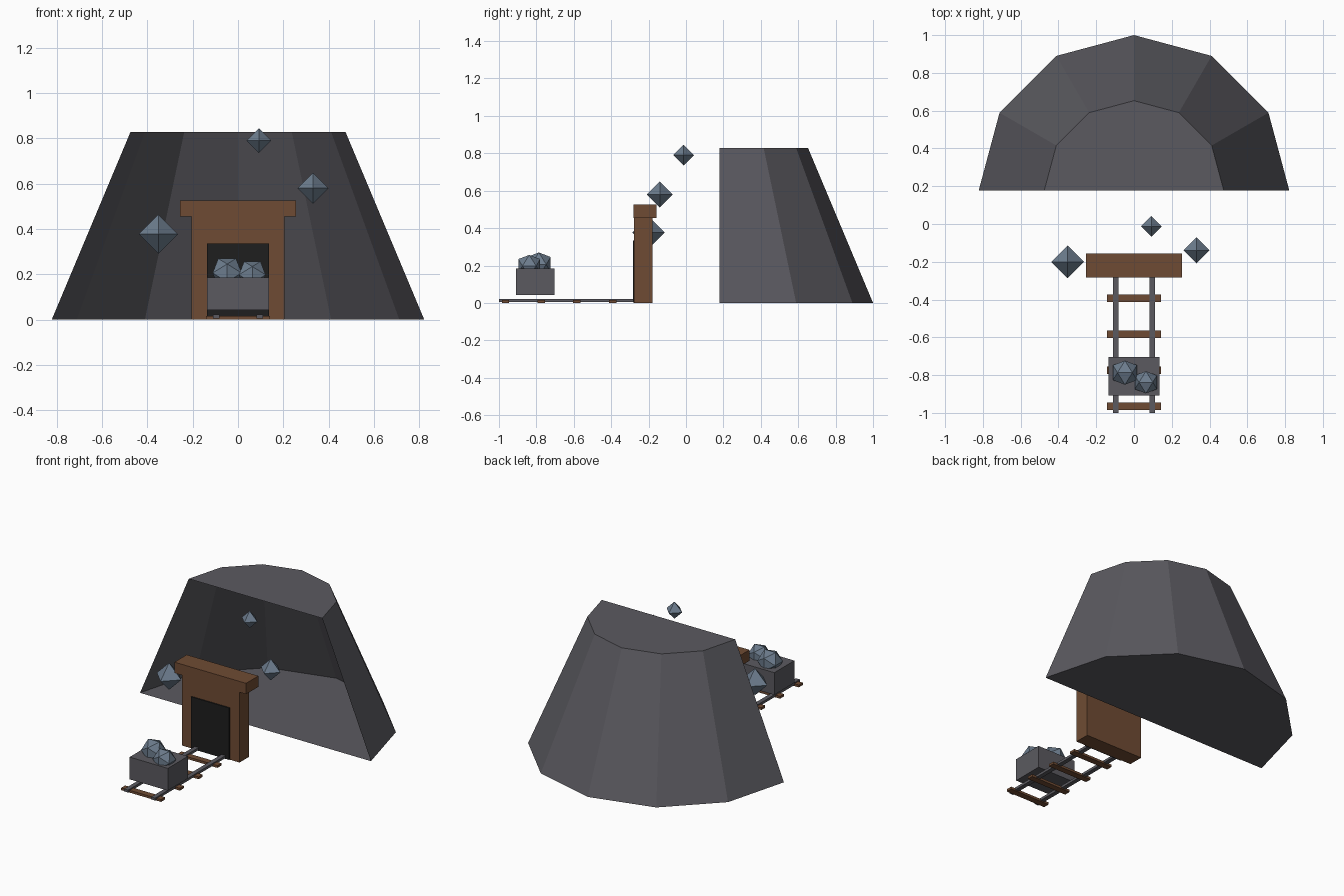
import bpy, bmesh, math
from mathutils import Matrix, Vector

if "Cube" in bpy.data.objects:
    bpy.data.objects.remove(bpy.data.objects["Cube"])


def material(name, hex_code):
    m = bpy.data.materials.new(name)
    lin = []
    for i in (0, 2, 4):
        c = int(hex_code[i:i + 2], 16) / 255
        lin.append(c / 12.92 if c <= 0.04045 else ((c + 0.055) / 1.055) ** 2.4)
    m.diffuse_color = (*lin, 1)
    m.use_nodes = True
    m.node_tree.nodes["Principled BSDF"].inputs["Base Color"].default_value = m.diffuse_color
    return m


ROCK = material("rock grey", "5b5a60")
WOOD = material("timber brown", "6f4b33")
DARK = material("tunnel black", "1e1e1e")
ORE = material("ore blue grey", "6c7c8d")


def finish(name, bm, mat):
    me = bpy.data.meshes.new(name)
    bm.to_mesh(me)
    bm.free()
    me.materials.append(mat)
    ob = bpy.data.objects.new(name, me)
    bpy.context.collection.objects.link(ob)
    return ob


def box(name, lo, hi, mat):
    lo, hi = Vector(lo), Vector(hi)
    bm = bmesh.new()
    bmesh.ops.create_cube(bm, size=1)
    bmesh.ops.transform(bm, verts=bm.verts,
                        matrix=Matrix.Translation((lo + hi) / 2) @ Matrix.Diagonal((*(hi - lo), 1)))
    return finish(name, bm, mat)


def hull_gem(name, points, centre, radius, mat):
    bm = bmesh.new()
    for p in points:
        bm.verts.new(Vector(p).normalized() * radius + Vector(centre))
    bmesh.ops.convex_hull(bm, input=bm.verts)
    bmesh.ops.recalc_face_normals(bm, faces=bm.faces)
    return finish(name, bm, mat)


# Mountain: half of a twelve-sided frustum, capped top and bottom, open at the front
bm = bmesh.new()
rings = []
for r, z in ((0.822, 0), (0.475, 0.827)):
    rings.append([bm.verts.new((r * math.cos(i * math.pi / 6), 0.178 + r * math.sin(i * math.pi / 6), z))
                  for i in range(7)])
low, high = rings
for i in range(6):
    bm.faces.new((low[i], low[i + 1], high[i + 1], high[i]))
bm.faces.new(high)
bm.faces.new(low[::-1])
finish("mountain_shell", bm, ROCK)

# Mine entrance
box("portal_block", (-0.205, -0.277, 0), (0.205, -0.18, 0.455), WOOD)
box("portal_lintel", (-0.255, -0.282, 0.455), (0.255, -0.157, 0.525), WOOD)
box("tunnel_opening", (-0.136, -0.284, 0.001), (0.136, -0.22, 0.335), DARK)

# Track
for side, x in (("left", -0.096), ("right", 0.096)):
    box("rail_" + side, (x - 0.014, -1.0, 0.006), (x + 0.014, -0.26, 0.022), ROCK)
for i in range(4):
    y = -0.965 + i * 0.191
    box(f"sleeper_{i + 1}", (-0.142, y - 0.02, 0), (0.142, y + 0.02, 0.015), WOOD)

# Cart with two ore lumps
box("mine_cart", (-0.136, -0.908, 0.042), (0.136, -0.704, 0.185), ROCK)
g = (1 + 5 ** 0.5) / 2
ICO = [p for a in (-1, 1) for b in (-g, g) for p in ((a, 0, b), (b, a, 0), (0, b, a))]
hull_gem("ore_lump_1", ICO, (-0.048, -0.787, 0.206), 0.075, ORE)
hull_gem("ore_lump_2", ICO, (0.063, -0.838, 0.198), 0.069, ORE)

# Floating crystals
OCTA = [tuple(s if k == axis else 0 for k in range(3)) for axis in range(3) for s in (-1, 1)]
for i, (c, r) in enumerate((((-0.351, -0.2, 0.377), 0.087),
                            ((0.331, -0.14, 0.58), 0.069),
                            ((0.092, -0.013, 0.79), 0.055))):
    hull_gem(f"crystal_{i + 1}", OCTA, c, r, ORE)
